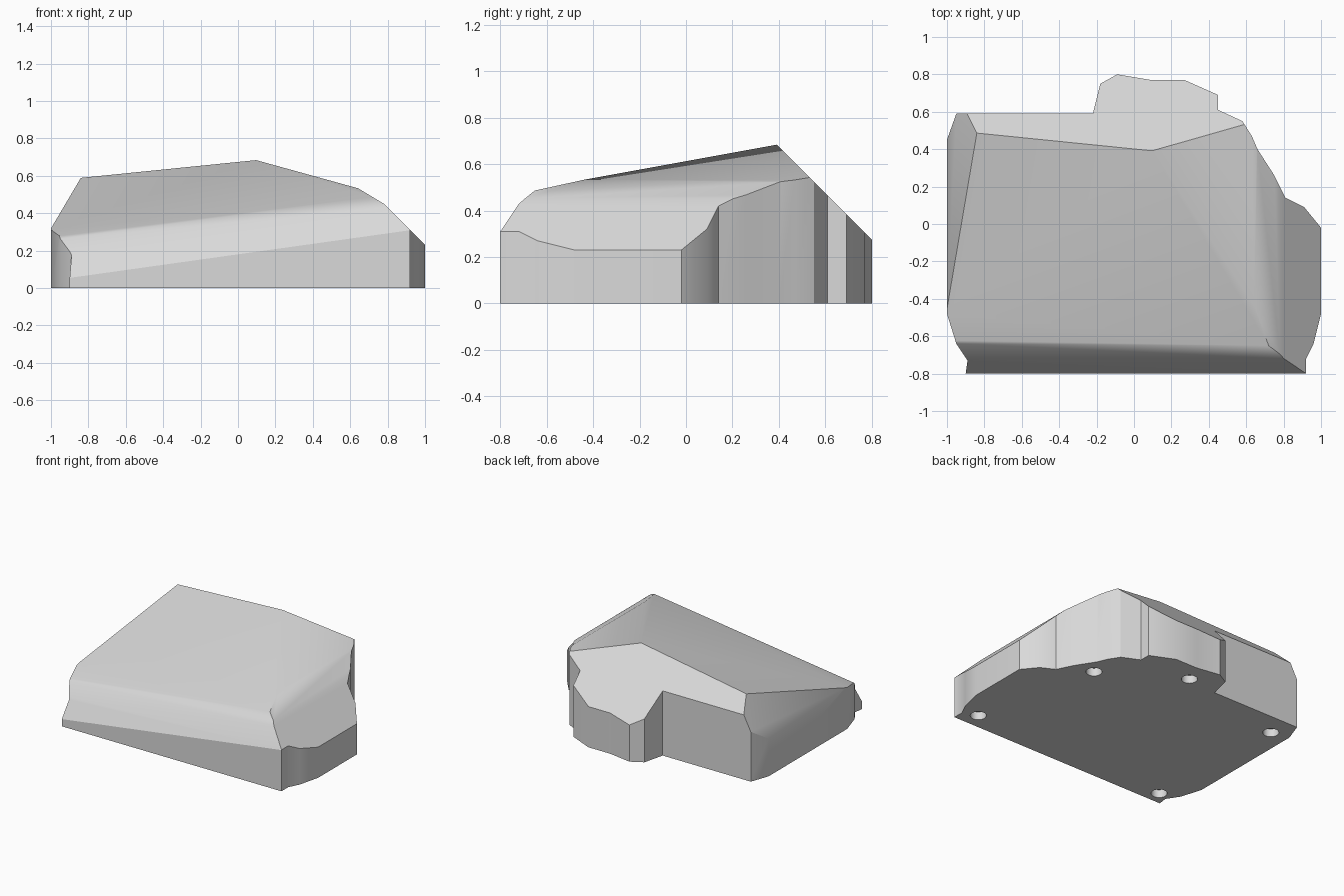
import bpy, bmesh, math
from mathutils import Vector, Matrix

cube = bpy.data.objects.get("Cube")
if cube:
    bpy.data.objects.remove(cube, do_unlink=True)

# Stone colour
stone = bpy.data.materials.new("stone_grey")
stone.use_nodes = True
grey = (0.7, 0.7, 0.7, 1.0)
stone.diffuse_color = grey
stone.node_tree.nodes["Principled BSDF"].inputs["Base Color"].default_value = grey


def add_object(name, bm):
    mesh = bpy.data.meshes.new(name)
    bm.to_mesh(mesh)
    bm.free()
    obj = bpy.data.objects.new(name, mesh)
    obj.data.materials.append(stone)
    bpy.context.collection.objects.link(obj)
    return obj


def slice_top(bm, height, slope_x, slope_y):
    """Keep what lies below z = height + slope_x * x + slope_y * y."""
    geom = bm.verts[:] + bm.edges[:] + bm.faces[:]
    bmesh.ops.bisect_plane(bm, geom=geom, dist=1e-5, plane_co=(0, 0, height),
                           plane_no=Vector((-slope_x, -slope_y, 1)).normalized(),
                           clear_outer=True)
    rim = [e for e in bm.edges if e.is_boundary]
    if rim:
        bmesh.ops.edgeloop_fill(bm, edges=rim)
    bmesh.ops.recalc_face_normals(bm, faces=bm.faces[:])


# Ground outline, raised to a block
outline = [(-.9, -.8), (.92, -.8), (.92, -.72), (.96, -.64), (1, -.48), (1, -.02),
           (.91, .09), (.81, .14), (.75, .26), (.66, .4), (.63, .47), (.58, .55),
           (.45, .61), (.45, .69), (.27, .77), (.09, .77), (-.09, .8), (-.18, .75),
           (-.22, .59), (-.95, .59), (-1, .45), (-1, -.48), (-.95, -.64), (-.89, -.73)]
bm = bmesh.new()
base = bm.faces.new([bm.verts.new((x, y, 0)) for x, y in outline])
top = bmesh.ops.extrude_face_region(bm, geom=[base])["geom"]
bmesh.ops.translate(bm, vec=(0, 0, 1),
                    verts=[v for v in top if isinstance(v, bmesh.types.BMVert)])
bmesh.ops.recalc_face_normals(bm, faces=bm.faces[:])

# Sloping facets of the upper side: height at the origin, slope along x and y
facets = [
    (0.567, 0.128, 0.266),    # main top
    (0.713, -0.284, -0.005),  # right top
    (1.075, 0, -1),           # back slope
    (2.23, 1.93, -0.04),      # left slope
    (0.918, -0.6, 0),         # right shoulder, upper
    (1.23, -1, 0),            # right shoulder, lower
    (1.036, 0.14, 1.0),       # front shoulder, upper
    (1.54, 0.14, 1.7),        # front shoulder, lower
]
for facet in facets:
    slice_top(bm, *facet)
rock = add_object("rock_block", bm)

# Round sockets in the underside
cut = bmesh.new()
for x, y in [(-.81, -.7), (.81, -.68), (-.86, .42), (.03, .62), (.59, .28)]:
    bmesh.ops.create_cone(cut, cap_ends=True, segments=24, radius1=.055, radius2=.055,
                          depth=.12, matrix=Matrix.Translation((x, y, 0)))
cutter = add_object("socket_cutter", cut)
cutter.hide_render = True

bpy.ops.object.select_all(action='DESELECT')
bpy.context.view_layer.objects.active = rock
rock.select_set(True)
sockets = rock.modifiers.new("sockets", 'BOOLEAN')
sockets.operation = 'DIFFERENCE'
sockets.solver = 'EXACT'
sockets.object = cutter
bpy.ops.object.modifier_apply(modifier=sockets.name)
bpy.data.objects.remove(cutter, do_unlink=True)

# Soft shoulders, crisp ridges
bpy.ops.object.shade_smooth_by_angle(angle=math.radians(30))
soft = rock.modifiers.new("even_shading", 'WEIGHTED_NORMAL')
soft.keep_sharp = True
